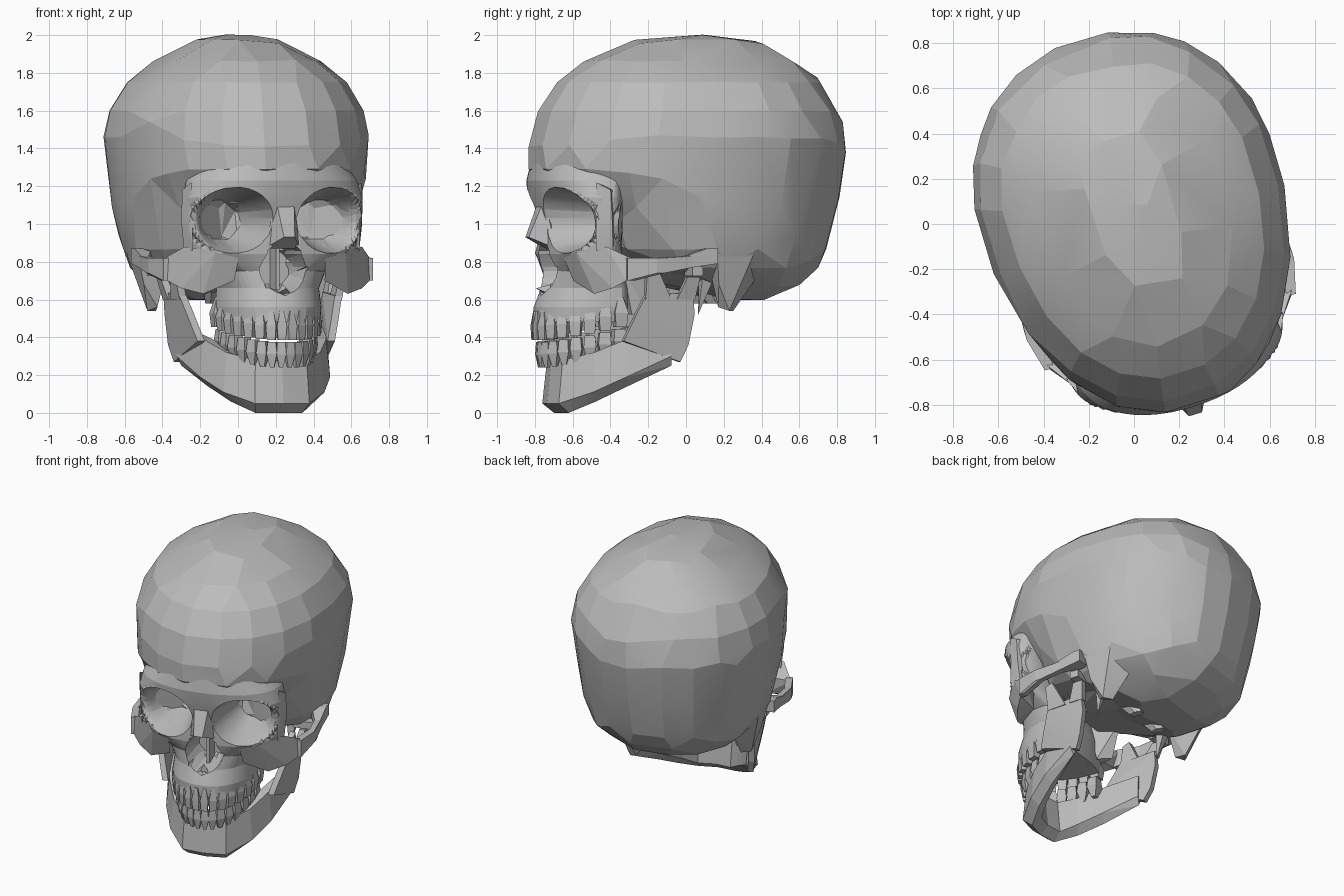
import bpy, bmesh, math
from mathutils import Vector

TURN = math.radians(17)   # the head is turned towards its left

cube = bpy.data.objects.get("Cube")
if cube:
    bpy.data.objects.remove(cube, do_unlink=True)

bone = bpy.data.materials.new("bone grey")
bone.use_nodes = True
colour = (0.5, 0.5, 0.5, 1)
bone.diffuse_color = colour
bone.node_tree.nodes["Principled BSDF"].inputs["Base Color"].default_value = colour
parts = []


def finish(name, bm):
    bmesh.ops.recalc_face_normals(bm, faces=bm.faces)
    mesh = bpy.data.meshes.new(name)
    bm.to_mesh(mesh)
    bm.free()
    mesh.materials.append(bone)
    obj = bpy.data.objects.new(name, mesh)
    bpy.context.collection.objects.link(obj)
    parts.append(obj)
    return obj


def solids(name, hulls, mirror=True):
    """One object made of convex solids, optionally repeated on the other side."""
    bm = bmesh.new()
    for side in ((1, -1) if mirror else (1,)):
        for points in hulls:
            verts = [bm.verts.new((side * x, y, z)) for x, y, z in points]
            out = bmesh.ops.convex_hull(bm, input=verts)
            spare = {v for v in out["geom_interior"] + out["geom_unused"]
                     if isinstance(v, bmesh.types.BMVert)}
            bmesh.ops.delete(bm, geom=list(spare), context="VERTS")
    return finish(name, bm)


def chain(sections):
    """Solids that join each cross-section to the next."""
    return [a + b for a, b in zip(sections, sections[1:])]


def hollow(x, y, z):
    """Push the front inwards at the eye sockets and the nose opening,
    drawing nearby points onto the rims to keep them clean."""
    if y > -.45:
        return x, y, z
    taper = 1 - 2.6 * max(0, z - .76)
    deep = -.42 - .2 * max(0, abs(x) - .2) / .27
    for cx, cz, rx, rz, floor, wall in (
            (math.copysign(.27, x), 1.02, .205, .175, deep, .4),
            (0, .78, .13 * taper, .15, -.56, .2)):
        e = math.hypot((x - cx) / rx, (z - cz) / rz)
        if abs(e - 1) < .06:
            x, z = cx + (x - cx) / e, cz + (z - cz) / e
        elif e < 1:
            y += max(0, floor - y) * min(1, (1 - e) / wall)
    return x, y, z


def loft(name, rings, power, count, step, keep):
    """Stack of egg-shaped rings (height, front, back, half width, widest y),
    hollowed at the front and thinned to irregular facets."""
    levels = [rings[0]]
    for low, high in zip(rings, rings[1:]):
        n = max(1, round((high[0] - low[0]) / step))
        levels += [[p + (q - p) * k / n for p, q in zip(low, high)] for k in range(1, n + 1)]
    bm = bmesh.new()
    rows = []
    for z, front, back, width, mid in levels:
        row = []
        for i in range(count):
            a = math.tau * (i + .5) / count
            c, s = math.cos(a), math.sin(a)
            x = width * math.copysign(abs(c) ** (2 / power), c)
            reach = back - mid if s > 0 else mid - front
            y = mid + reach * math.copysign(abs(s) ** (2 / power), s)
            row.append(bm.verts.new(hollow(x, y, z)))
        rows.append(row)
    for low, high in zip(rows, rows[1:]):
        for i in range(count):
            j = (i + 1) % count
            bm.faces.new((low[i], low[j], high[j], high[i]))
    bm.faces.new(rows[0])
    bm.faces.new(rows[-1])
    bmesh.ops.triangulate(bm, faces=bm.faces)
    obj = finish(name, bm)
    thin = obj.modifiers.new("facets", "DECIMATE")
    thin.ratio = keep
    return obj


def box(x, y, z, dx, dy, dz):
    return [(x + i * dx, y + j * dy, z + k * dz)
            for i in (-1, 1) for j in (-1, 1) for k in (-1, 1)]


def oval(x, y, z, rx, ry):
    return [(x + rx * math.cos(math.tau * i / 6), y + ry * math.sin(math.tau * i / 6), z)
            for i in range(6)]


# Braincase
loft("braincase", [
    (.6, .12, .42, .22, .25), (.68, -.12, .6, .42, .2), (.77, -.36, .7, .54, .12),
    (.87, -.5, .75, .59, .1), (1, -.56, .78, .62, .1), (1.1, -.63, .81, .64, .1),
    (1.2, -.76, .83, .65, .1), (1.29, -.845, .84, .66, .12), (1.38, -.845, .855, .67, .13),
    (1.48, -.825, .845, .675, .14), (1.6, -.79, .81, .65, .14), (1.75, -.69, .72, .56, .12),
    (1.86, -.55, .59, .42, .1), (1.95, -.34, .43, .25, .08), (1.985, -.2, .31, .15, .07),
    (2, -.02, .18, .06, .07)], 2.15, 40, .05, .13)

# Upper jaw and the bone around the eyes
loft("face", [
    (.48, -.83, -.38, .27, -.45), (.56, -.83, -.36, .28, -.45),
    (.66, -.79, -.36, .27, -.45), (.75, -.77, -.38, .3, -.5),
    (.84, -.79, -.42, .45, -.56), (1, -.79, -.42, .48, -.56),
    (1.14, -.83, -.42, .49, -.56), (1.23, -.845, -.42, .465, -.54),
    (1.33, -.83, -.42, .4, -.5)], 2.2, 110, .02, .17)

# Bridge of the nose
solids("nose_bridge", [[
    (.05, -.8, 1.13), (-.05, -.8, 1.13), (.03, -.88, .93), (-.03, -.88, .93),
    (.1, -.75, .87), (-.1, -.75, .87), (0, -.7, 1.1)]], False)
solids("nasal_septum", [box(0, -.61, .77, .01, .06, .12)], False)
solids("nasal_spine", [[(.04, -.77, .63), (-.04, -.77, .63), (0, -.83, .66),
                        (0, -.75, .68), (0, -.72, .62)]], False)

# Cheekbones and arches running back to the ears
solids("cheekbones", [[
    (.24, -.75, .82), (.25, -.7, .7), (.4, -.63, .63), (.5, -.56, .66),
    (.56, -.5, .7), (.58, -.46, .81), (.49, -.59, .88), (.36, -.72, .85),
    (.4, -.5, .8), (.4, -.5, .68)]] + chain([
        box(.56, -.48, .76, .02, .02, .06), box(.6, -.33, .78, .018, .02, .04),
        box(.59, -.17, .8, .02, .02, .03), box(.56, -.04, .83, .05, .03, .04)]))
solids("outer_brows", [[
    (.46, -.64, .86), (.48, -.55, .84), (.5, -.56, 1.0), (.48, -.62, 1.02),
    (.47, -.64, 1.22), (.5, -.57, 1.18), (.46, -.54, 1.18), (.46, -.55, .9)]])

# Skull base: bumps behind the ears, spines, plates and neck joints
solids("mastoids", [[
    (.4, 0, .8), (.57, 0, .84), (.57, .2, .84), (.42, .28, .74),
    (.45, .04, .56), (.49, .09, .54), (.43, .13, .54), (.53, .02, .68)]])
solids("styloid_spines", [box(.36, 0, .72, .03, .03, .02) + [(.35, -.04, .52)]])
solids("palate_plates", [[
    (.1, -.4, .8), (.22, -.42, .78), (.17, -.2, .78), (.13, -.36, .52),
    (.2, -.36, .52), (.21, -.29, .54)]])
solids("neck_joints", [oval(.13, .08, .64, .05, .07) + oval(.13, .12, .58, .03, .05)])
solids("base_plate", [[(s * x, y, z) for s in (1, -1) for x, y, z in (
    (.14, -.35, .72), (.16, .05, .64), (.35, -.05, .7), (.3, -.3, .78), (.3, .1, .8))]], False)


# Lower jaw: swept body, flat upright branch and its two prongs
def jaw_section(x, y, low, high, dx, dy):
    return [(x + dx, y + dy, low + .05), (x - dx, y - dy, low + .05),
            (x, y, low), (x + dx * .6, y + dy * .6, high), (x - dx * .6, y - dy * .6, high)]


def branch(*outline):
    return [(x + dx, y, z) for x, y, z in outline for dx in (-.02, .02)]


solids("lower_jaw", chain([
    jaw_section(0, -.71, 0, .28, 0, .06), jaw_section(.13, -.69, 0, .28, -.02, .06),
    jaw_section(.23, -.57, .06, .32, -.05, .03), jaw_section(.31, -.42, .14, .39, -.05, .02),
    jaw_section(.39, -.2, .25, .46, -.03, .01)]) + [
    branch((.36, -.46, .38), (.4, -.16, .27), (.42, -.12, .36), (.43, -.09, .52),
           (.44, -.1, .64), (.43, -.36, .62), (.39, -.42, .48)),
    branch((.43, -.36, .6), (.44, -.22, .6), (.46, -.31, .78), (.46, -.36, .76)),
    branch((.44, -.19, .6), (.44, -.09, .6), (.47, -.07, .72), (.47, -.14, .72)),
    box(.47, -.1, .75, .07, .03, .025)])

# Teeth follow an arch, growing wider and higher towards the back
upper, lower = [], []
for i in range(8):
    a = math.radians(6 + 11.5 * i)
    spot = Vector((.26 * math.sin(a), -.42 - .41 * math.cos(a), 0))
    along = Vector((.27 * math.cos(a), .42 * math.sin(a), 0)).normalized()
    across = Vector((along.y, -along.x, 0))
    rise = .07 * (i / 7) ** 2
    wide, deep = .026 + .0015 * i, .018 + .003 * i
    for row, tip, neck, root, shift in ((upper, .385, .46, .54, 0), (lower, .375, .31, .24, -.025)):
        points = []
        for z, k in ((tip + rise, .8), (neck + rise, 1), (root + rise, .4)):
            for u in (-1, 1):
                for v in (-1, 1):
                    p = spot + across * shift + along * u * wide * k + across * v * deep * k
                    points.append((p.x, p.y, z))
        row.append(points)
solids("upper_teeth", upper)
solids("lower_teeth", lower)

# Turn the whole head and keep sharp facets
for obj in parts:
    bpy.ops.object.select_all(action="DESELECT")
    obj.select_set(True)
    bpy.context.view_layer.objects.active = obj
    for mod in list(obj.modifiers):
        bpy.ops.object.modifier_apply(modifier=mod.name)
    obj.rotation_euler.z = TURN
    obj.location.x = .015
    bpy.ops.object.shade_smooth_by_angle(angle=math.radians(11))
